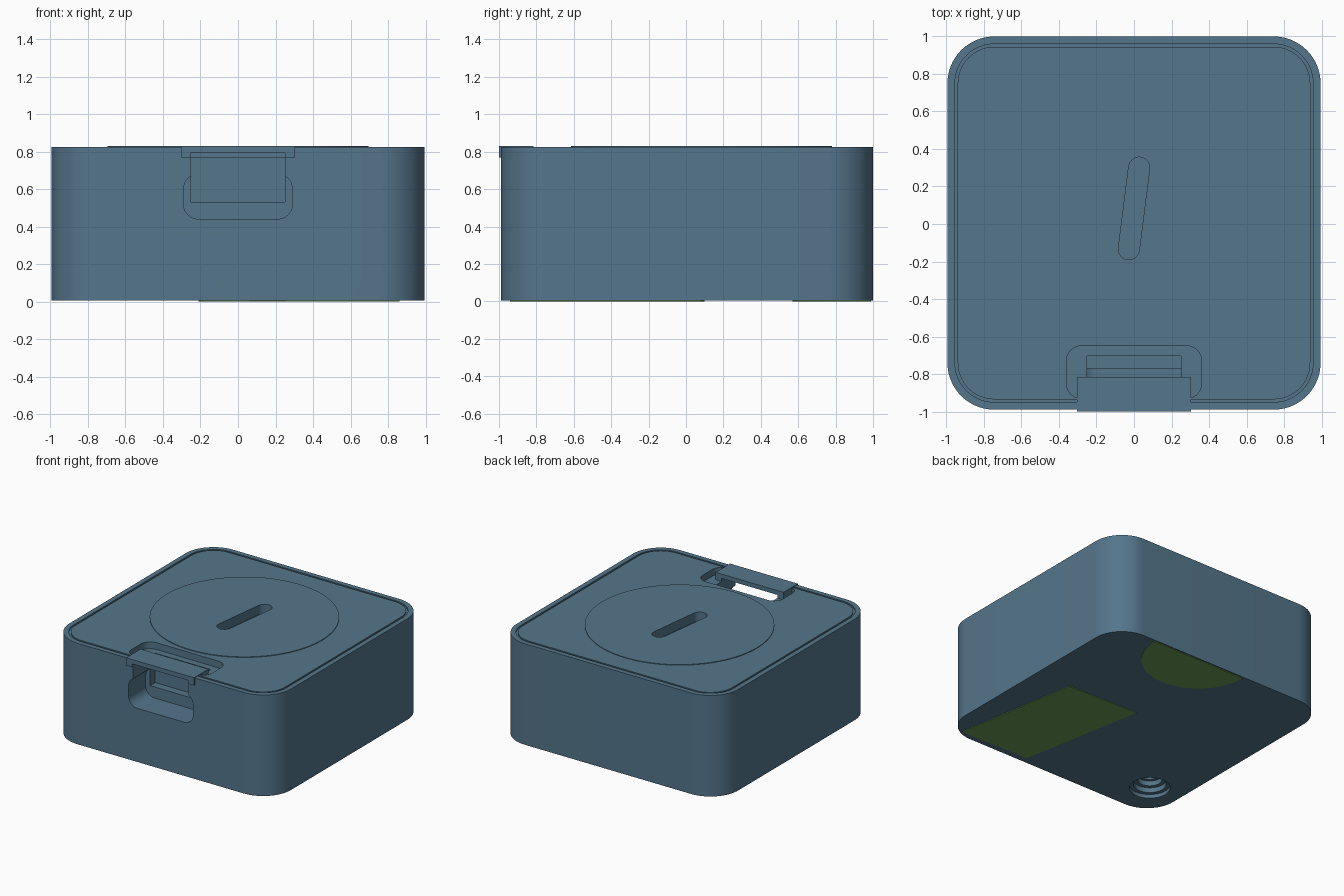
import bpy, bmesh, math

if "Cube" in bpy.data.objects:
    bpy.data.objects.remove(bpy.data.objects["Cube"])


def material(name, rgb):
    m = bpy.data.materials.new(name)
    m.diffuse_color = (*rgb, 1)
    m.use_nodes = True
    m.node_tree.nodes["Principled BSDF"].inputs["Base Color"].default_value = m.diffuse_color
    return m


BLUE = material("blue_plastic", (0.09, 0.18, 0.26))
GREEN = material("green_label", (0.15, 0.34, 0.09))


def arc(cx, cy, r, a0, a1, n):
    return [(cx + r * math.cos(math.radians(a0 + (a1 - a0) * i / n)),
             cy + r * math.sin(math.radians(a0 + (a1 - a0) * i / n))) for i in range(n + 1)]


def circle(cx, cy, r, n=96):
    return arc(cx, cy, r, 0, 360, n)[:-1]


def rounded(x0, x1, y0, y1, r, n=20):
    return (arc(x1 - r, y1 - r, r, 0, 90, n) + arc(x0 + r, y1 - r, r, 90, 180, n)
            + arc(x0 + r, y0 + r, r, 180, 270, n) + arc(x1 - r, y0 + r, r, 270, 360, n))


def rect(x0, x1, y0, y1):
    return [(x0, y0), (x1, y0), (x1, y1), (x0, y1)]


def prism(name, pts, lo, hi, axis="z", mat=BLUE):
    """Extrude a 2D outline from lo to hi along z, or along y for an x-z outline."""
    bm = bmesh.new()
    put = (lambda p, h: (p[0], p[1], h)) if axis == "z" else (lambda p, h: (p[0], h, p[1]))
    a = [bm.verts.new(put(p, lo)) for p in pts]
    b = [bm.verts.new(put(p, hi)) for p in pts]
    bm.faces.new(a)
    bm.faces.new(b)
    for i in range(len(pts)):
        j = (i + 1) % len(pts)
        bm.faces.new((a[i], a[j], b[j], b[i]))
    bmesh.ops.recalc_face_normals(bm, faces=bm.faces)
    me = bpy.data.meshes.new(name)
    bm.to_mesh(me)
    bm.free()
    me.materials.append(mat)
    ob = bpy.data.objects.new(name, me)
    bpy.context.collection.objects.link(ob)
    return ob


def activate(ob):
    bpy.ops.object.select_all(action="DESELECT")
    ob.select_set(True)
    bpy.context.view_layer.objects.active = ob


def cut(cutter, *targets):
    for t in targets:
        activate(t)
        m = t.modifiers.new("cut", "BOOLEAN")
        m.operation, m.solver, m.object = "DIFFERENCE", "EXACT", cutter
        bpy.ops.object.modifier_apply(modifier=m.name)
    bpy.data.objects.remove(cutter)


TOP, BOTTOM = 0.825, 0.005

# Main case with rounded corners
case = prism("case", rounded(-0.995, 0.995, -0.99, 1.0, 0.25), BOTTOM, TOP)

# Shallow seam between rim and lid
seam = prism("seam_cutter", rounded(-0.955, 0.955, -0.95, 0.96, 0.21), TOP - 0.01, 0.9)
cut(prism("seam_core", rounded(-0.94, 0.94, -0.935, 0.945, 0.195), 0.7, 1.0), seam)
cut(seam, case)

# Battery cover with its coin slot
cover = prism("battery_cover", circle(0, 0.0825, 0.697), TOP - 0.1, 0.83)
x, y = 0.0275, 0.2175
tilt = math.degrees(math.atan2(y, x))
slot = (arc(x, 0.083 + y, 0.056, tilt - 90, tilt + 90, 20)
        + arc(-x, 0.083 - y, 0.056, tilt + 90, tilt + 270, 20))
cut(prism("slot_cutter", slot, TOP - 0.07, 0.9), case, cover)

# Strap loop: bar over a passage joining the top recess to the front pocket
bar = prism("strap_bar", rect(-0.305, 0.305, -1.0, -0.815), 0.768, 0.83)
cut(prism("recess_cutter", rounded(-0.36, 0.36, -0.93, -0.65, 0.08), 0.77, 0.9), case)
cut(prism("pocket_cutter", rounded(-0.29, 0.29, 0.44, 0.68, 0.08), -1.1, -0.77, "y"), case)
cut(prism("passage_cutter", rect(-0.25, 0.25, 0.53, 0.795), -1.1, -0.705, "y"), case, bar)

# Stepped sensor port underneath
for r, depth in ((0.15, 0.03), (0.12, 0.07), (0.09, 0.11), (0.065, 0.3)):
    cut(prism("port_cutter", circle(-0.73, -0.69, r, 64), -0.1, BOTTOM + depth), case)

# Green labels on the underside
prism("large_label", [(0.69, 0.08), (0.06, 0.10), (0.25, -0.93), (0.86, -0.94)],
      0.0, BOTTOM + 0.002, mat=GREEN)
prism("half_round_label", arc(0.21, 0.99, 0.42, 180, 360, 48), 0.0, BOTTOM + 0.002, mat=GREEN)

for ob in bpy.context.collection.objects:
    activate(ob)
    bpy.ops.object.shade_smooth_by_angle(angle=math.radians(30))
